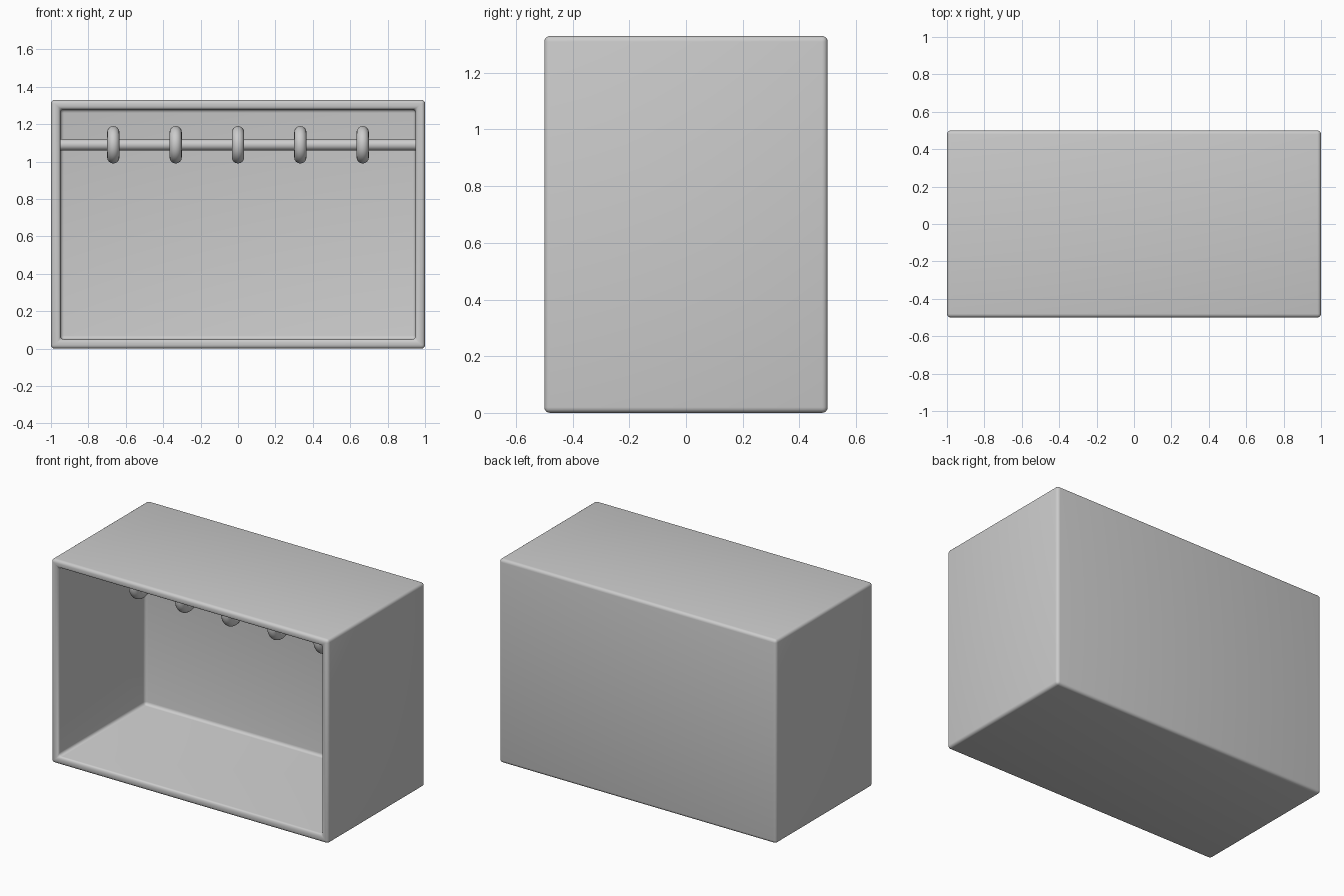
import bpy, bmesh, math
from mathutils import Vector

if "Cube" in bpy.data.objects:
    bpy.data.objects.remove(bpy.data.objects["Cube"])

W, D, H = 2.0, 1.0, 1.33      # outer size
WALL, DEPTH = 0.05, 0.9       # wall thickness, depth of the opening
ROD_Y, ROD_Z = -0.05, 1.09


def smooth(obj, angle=40):
    bpy.ops.object.select_all(action='DESELECT')
    obj.select_set(True)
    bpy.context.view_layer.objects.active = obj
    bpy.ops.object.shade_smooth_by_angle(angle=math.radians(angle))


# Cabinet: box with a recess pushed in from the front, all edges rounded
bm = bmesh.new()
bmesh.ops.create_cube(bm, size=1)
bmesh.ops.scale(bm, vec=(W, D, H), verts=bm.verts)
bmesh.ops.translate(bm, vec=(0, 0, H / 2), verts=bm.verts)
bm.normal_update()
front = min(bm.faces, key=lambda f: f.calc_center_median().y)
bmesh.ops.inset_region(bm, faces=[front], thickness=WALL, use_even_offset=True)
out = bmesh.ops.extrude_face_region(bm, geom=[front])
inner = [v for v in out['geom'] if isinstance(v, bmesh.types.BMVert)]
bmesh.ops.translate(bm, vec=(0, DEPTH, 0), verts=inner)
if front.is_valid:
    bmesh.ops.delete(bm, geom=[front], context='FACES_ONLY')
bmesh.ops.recalc_face_normals(bm, faces=bm.faces)
bm.normal_update()
edges = [e for e in bm.edges if len(e.link_faces) == 2 and e.calc_face_angle() > 0.5]
bmesh.ops.bevel(bm, geom=edges, offset=0.02, segments=4, profile=0.5,
                affect='EDGES', clamp_overlap=True)
mesh = bpy.data.meshes.new("cabinet")
bm.to_mesh(mesh)
bm.free()
cabinet = bpy.data.objects.new("cabinet", mesh)
bpy.context.collection.objects.link(cabinet)
smooth(cabinet)

# Hanging rod between the side walls
bpy.ops.mesh.primitive_cylinder_add(vertices=32, radius=0.03, depth=1.92,
                                    location=(0, ROD_Y, ROD_Z),
                                    rotation=(0, math.pi / 2, 0))
rod = bpy.context.object
rod.name = "hanging_rod"
smooth(rod)

# Rings threaded on the rod
for i in range(5):
    bpy.ops.mesh.primitive_torus_add(major_radius=0.067, minor_radius=0.033,
                                     major_segments=48, minor_segments=16,
                                     location=((i - 2) / 3, ROD_Y, ROD_Z),
                                     rotation=(0, math.pi / 2, 0))
    ring = bpy.context.object
    ring.name = f"rod_ring_{i + 1}"
    smooth(ring)
